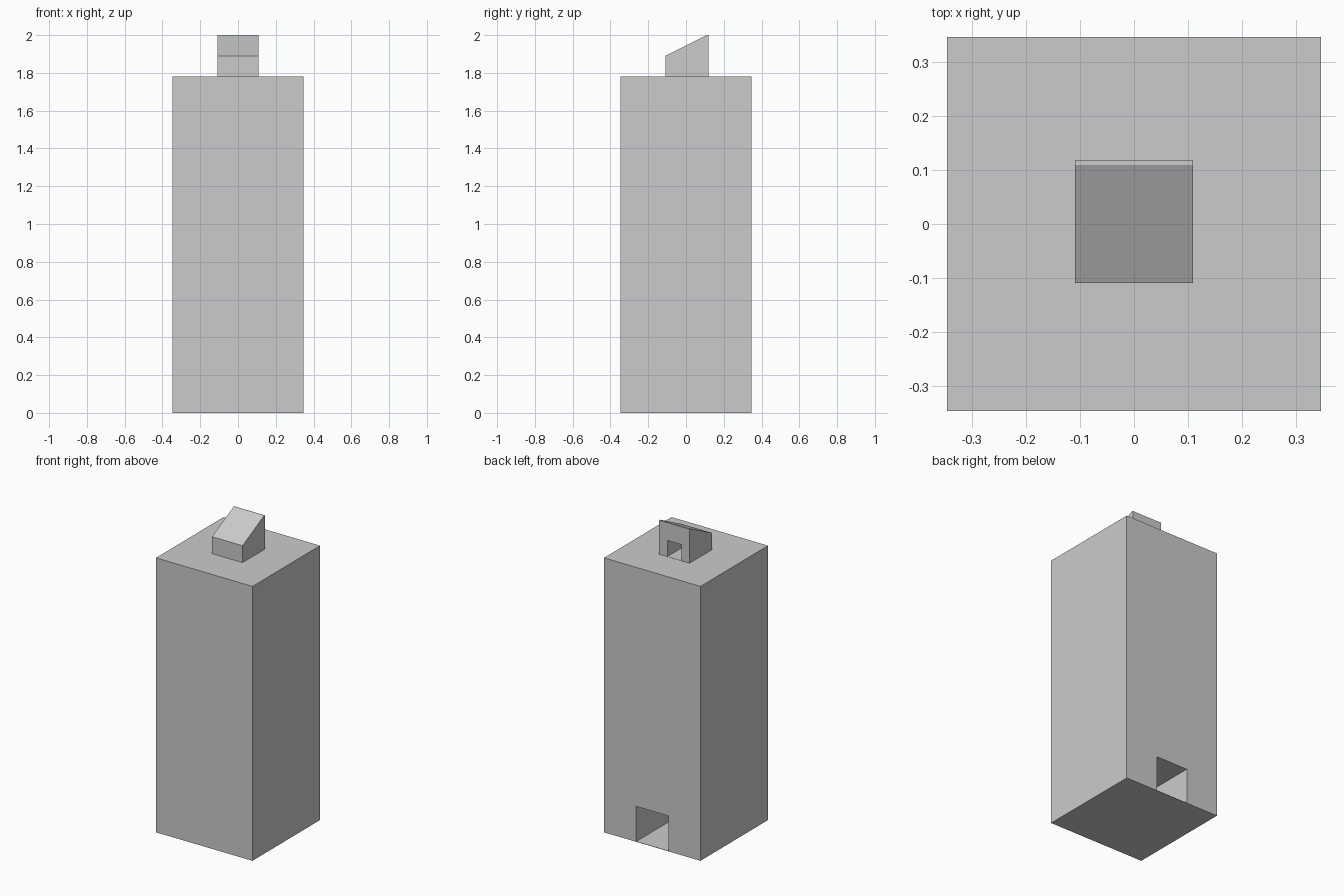
import bpy
import bmesh

if "Cube" in bpy.data.objects:
    bpy.data.objects.remove(bpy.data.objects["Cube"])


def prism(name, profile, half_width):
    """Solid with a (y, z) profile swept along x, symmetric about x = 0."""
    bm = bmesh.new()
    base = bm.faces.new([bm.verts.new((-half_width, y, z)) for y, z in profile])
    swept = bmesh.ops.extrude_face_region(bm, geom=[base])
    verts = [g for g in swept["geom"] if isinstance(g, bmesh.types.BMVert)]
    bmesh.ops.translate(bm, verts=verts, vec=(2 * half_width, 0, 0))
    bmesh.ops.recalc_face_normals(bm, faces=bm.faces)
    mesh = bpy.data.meshes.new(name)
    bm.to_mesh(mesh)
    bm.free()
    obj = bpy.data.objects.new(name, mesh)
    bpy.context.collection.objects.link(obj)
    return obj


def rect(y0, y1, z0, z1):
    return [(y0, z0), (y1, z0), (y1, z1), (y0, z1)]


def cut_doorway(obj, back, depth, floor, height, half_width):
    """Sink a rectangular doorway into the back (+y) face."""
    cutter = prism("doorway_cutter",
                   rect(back - depth, back + 0.05, floor, floor + height), half_width)
    mod = obj.modifiers.new("doorway", "BOOLEAN")
    mod.operation = "DIFFERENCE"
    mod.solver = "EXACT"
    mod.object = cutter
    bpy.context.view_layer.objects.active = obj
    bpy.ops.object.modifier_apply(modifier=mod.name)
    bpy.data.objects.remove(cutter)


HALF = 0.346      # half width of the tower
ROOF = 1.78       # height of the flat tower roof

# Main tower with a street doorway at the back
tower = prism("tower", rect(-HALF, HALF, 0, ROOF), HALF)
cut_doorway(tower, HALF, 0.33, 0.002, 0.228, 0.115)

# Sloped stair hut on the roof, with a narrow flat cap along its back wall
hut = prism("roof_hut", [(-0.109, ROOF), (0.119, ROOF), (0.119, 2.0),
                         (0.109, 2.0), (-0.109, 1.89)], 0.109)
cut_doorway(hut, 0.119, 0.16, ROOF + 0.001, 0.104, 0.05)
